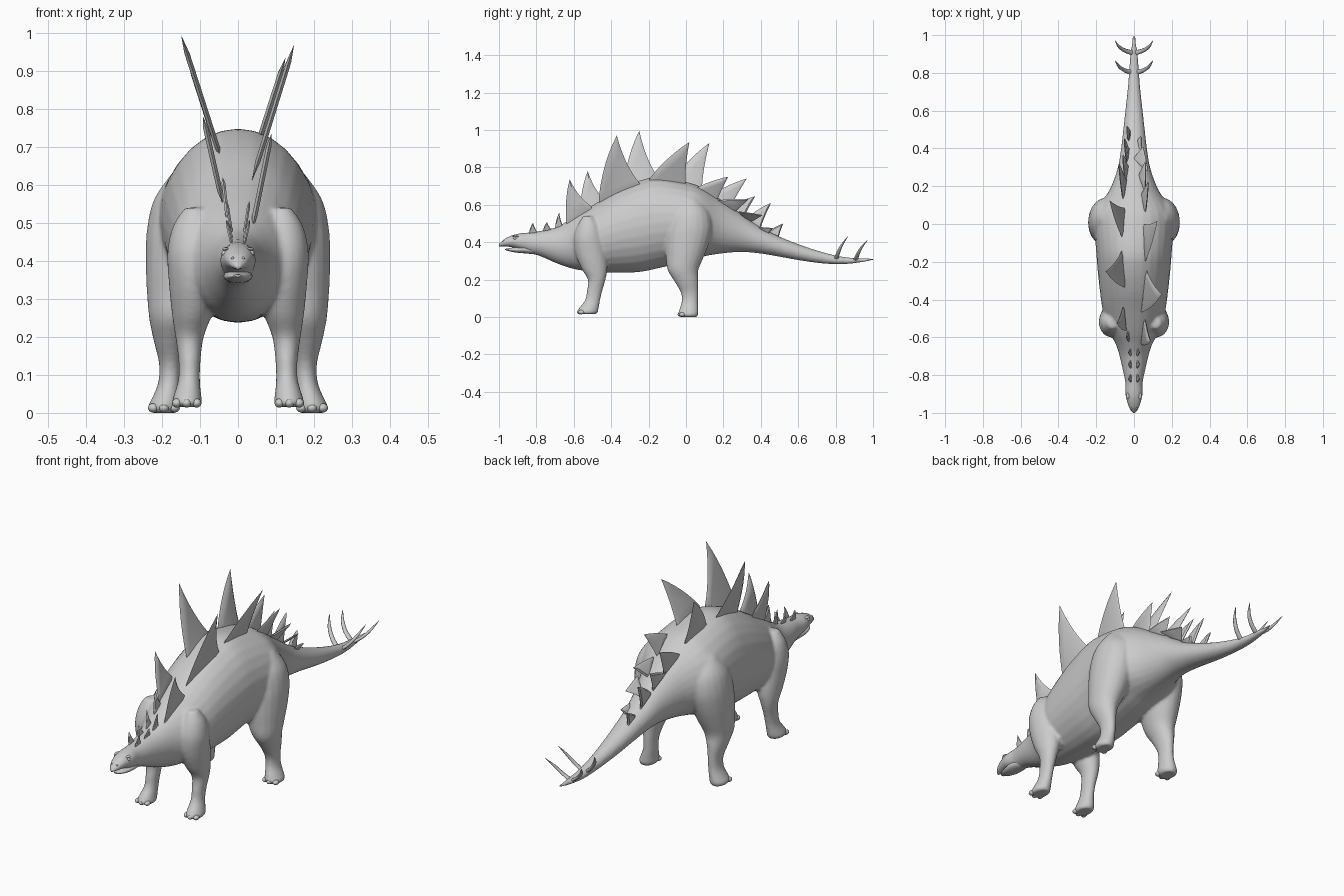
import bpy, bmesh, math
from mathutils import Vector

hide = bpy.data.materials.new("grey_hide")
hide.diffuse_color = (0.6, 0.6, 0.6, 1)


def finish(name, bm, angle=60):
    bmesh.ops.recalc_face_normals(bm, faces=bm.faces)
    me = bpy.data.meshes.new(name)
    bm.to_mesh(me)
    bm.free()
    me.materials.append(hide)
    ob = bpy.data.objects.new(name, me)
    bpy.context.collection.objects.link(ob)
    bpy.ops.object.select_all(action='DESELECT')
    ob.select_set(True)
    bpy.context.view_layer.objects.active = ob
    bpy.ops.object.shade_smooth_by_angle(angle=math.radians(angle))
    return ob


def spline(rows, steps):
    # smooth rows of numbers with a Catmull-Rom curve
    out = []
    for i in range(len(rows) - 1):
        p = [rows[max(0, min(len(rows) - 1, i + k))] for k in (-1, 0, 1, 2)]
        for s in range(steps):
            t = s / steps
            out.append([0.5 * (2 * b + (c - a) * t + (2 * a - 5 * b + 4 * c - d) * t * t
                               + (3 * b - a - 3 * c + d) * t ** 3) for a, b, c, d in zip(*p)])
    return out + [list(rows[-1])]


def loft(bm, rings):
    loops = [[bm.verts.new(p) for p in r] for r in rings]
    n = len(loops[0])
    for a, b in zip(loops, loops[1:]):
        for i in range(n):
            bm.faces.new((a[i], a[(i + 1) % n], b[(i + 1) % n], b[i]))
    bm.faces.new(loops[0])
    bm.faces.new(loops[-1])


def trunk(bm, rows, n=28, steps=4):
    # rows: y, half width, bottom z, top z
    rings = []
    for y, w, lo, hi in spline(rows, steps):
        rings.append([(w * math.cos(a), y, (lo + hi) / 2 + (hi - lo) / 2 * math.sin(a))
                      for a in (math.tau * i / n for i in range(n))])
    loft(bm, rings)


def limb(bm, rows, side, n=20, steps=4):
    # rows: z, inner x, outer x, front y, back y
    rings = []
    for z, x0, x1, y0, y1 in spline(rows, steps):
        rings.append([(side * ((x0 + x1) / 2 + (x1 - x0) / 2 * math.cos(a)),
                       (y0 + y1) / 2 + (y1 - y0) / 2 * math.sin(a), z)
                      for a in (math.tau * i / n for i in range(n))])
    loft(bm, rings)


# body: head, neck, trunk and tail in one run, fused with the legs
TRUNK = [(-1.0, .012, .375, .392), (-.97, .028, .377, .418), (-.93, .04, .372, .437),
         (-.89, .047, .358, .447), (-.84, .046, .342, .452), (-.78, .058, .325, .46),
         (-.70, .076, .29, .478), (-.64, .095, .268, .51), (-.57, .13, .25, .555),
         (-.46, .165, .24, .62), (-.36, .18, .237, .68), (-.25, .192, .24, .728),
         (-.15, .2, .26, .748), (0, .21, .295, .722), (.08, .195, .32, .695),
         (.18, .13, .338, .632), (.29, .088, .347, .555), (.39, .07, .34, .485),
         (.5, .057, .322, .43), (.61, .045, .302, .386), (.72, .033, .287, .35),
         (.82, .026, .281, .325), (.91, .019, .288, .315), (1.0, .006, .302, .312)]
HIND = [(0, .16, .23, -.03, .06), (.015, .152, .238, -.042, .066), (.04, .152, .226, -.036, .066),
        (.08, .15, .21, -.024, .065), (.13, .148, .208, -.028, .066), (.19, .135, .222, -.062, .066),
        (.25, .11, .234, -.098, .066), (.32, .08, .24, -.108, .095), (.4, .06, .243, -.112, .125),
        (.48, .05, .24, -.105, .14), (.56, .05, .222, -.08, .125), (.63, .08, .175, -.02, .07)]
FORE = [(.015, .1, .165, -.565, -.48), (.025, .094, .175, -.583, -.472), (.05, .097, .168, -.57, -.466),
        (.09, .1, .157, -.54, -.459), (.14, .098, .157, -.53, -.447), (.2, .09, .165, -.525, -.43),
        (.26, .068, .174, -.56, -.42), (.34, .05, .182, -.592, -.425), (.42, .05, .186, -.6, -.44),
        (.49, .06, .172, -.58, -.46), (.54, .09, .14, -.55, -.5)]
bm = bmesh.new()
trunk(bm, TRUNK)
for s in (-1, 1):
    limb(bm, HIND, s)
    limb(bm, FORE, s)
body = finish("body_and_legs", bm, 180)
rm = body.modifiers.new("fuse", 'REMESH')
rm.mode = 'VOXEL'
rm.voxel_size = 0.008
rm.use_smooth_shade = True
sm = body.modifiers.new("soften", 'SMOOTH')
sm.factor = 0.5
sm.iterations = 5

# lower jaw, parted from the beak
bm = bmesh.new()
trunk(bm, [(-.967, .01, .358, .364), (-.94, .026, .35, .369), (-.9, .036, .343, .375),
           (-.86, .038, .34, .38), (-.81, .03, .335, .38)], 16, 3)
finish("lower_jaw", bm)

# eyes with brows, nostrils, toes
def ball(name, loc, size):
    bm = bmesh.new()
    bmesh.ops.create_uvsphere(bm, u_segments=12, v_segments=8, radius=1)
    for v in bm.verts:
        v.co = Vector(loc) + Vector(v.co[i] * size[i] for i in range(3))
    finish(name, bm)


for s in (-1, 1):
    ball("eye", (s * .036, -.915, .42), (.007, .009, .008))
    ball("brow", (s * .032, -.91, .431), (.009, .017, .005))
    ball("nostril", (s * .014, -.975, .407), (.005, .007, .004))
    for k in (-1, 0, 1):
        ball("front_toe", (s * (.135 + k * .026), -.567 + abs(k) * .008, .026), (.013, .017, .012))
        ball("hind_toe", (s * (.195 + k * .028), -.028 + abs(k) * .008, .013), (.014, .017, .012))


# back plates: thin leaf shapes, bevelled towards the rim
def bez(a, c, b, n=6):
    return [a * (1 - t) ** 2 + c * 2 * t * (1 - t) + b * t * t for t in (i / n for i in range(n))]


def plate(name, side, front, tip, back, xb, xt, thick=.007):
    f, t, b = (Vector(p) for p in (front, tip, back))
    h = t.y - min(f.y, b.y)
    sink = Vector((0, -.12 * h))
    cf = (f + t) / 2 + Vector((-.08 * h, .07 * h))
    cb = (t + b) / 2 + Vector((-.07 * h, -.08 * h))
    pts = bez(f, cf, t) + bez(t, cb, b) + [b, b + sink, f + sink]
    base = (f.y + b.y) / 2
    mid = sum(pts, Vector((0, 0))) / len(pts)

    def place(p, off):
        return (side * (xb + (xt - xb) * (p.y - base) / (t.y - base) + off), p.x, p.y)

    bm = bmesh.new()
    rim = [bm.verts.new(place(p, 0)) for p in pts]
    n = len(rim)
    for o in (-thick, thick):
        inner = [bm.verts.new(place(mid + (p - mid) * .72, o)) for p in pts]
        for i in range(n):
            j = (i + 1) % n
            bm.faces.new((rim[i], rim[j], inner[j], inner[i]))
        bm.faces.new(inner)
    finish(name, bm, 40)


RIGHT = [((-.64, .505), (-.622, .735), (-.505, .59), .05, .088),
         ((-.465, .65), (-.37, .97), (-.245, .71), .058, .148),
         ((-.195, .74), (.018, .935), (-.002, .70), .056, .125),
         ((.055, .69), (.225, .75), (.165, .62), .05, .075),
         ((.175, .625), (.335, .63), (.26, .56), .042, .06),
         ((.28, .565), (.41, .545), (.345, .505), .035, .048),
         ((.39, .48), (.465, .475), (.44, .44), .028, .036)]
LEFT = [((-.565, .575), (-.525, .78), (-.44, .63), .052, .092),
        ((-.335, .69), (-.25, .995), (-.14, .73), .058, .15),
        ((-.07, .725), (.125, .93), (.085, .675), .056, .13),
        ((.13, .65), (.325, .74), (.235, .585), .05, .08),
        ((.23, .59), (.37, .645), (.31, .535), .04, .058),
        ((.33, .53), (.455, .61), (.40, .48), .034, .05),
        ((.44, .455), (.52, .5), (.495, .425), .026, .036)]
for p in RIGHT:
    plate("right_back_plate", 1, *p)
for p in LEFT:
    plate("left_back_plate", -1, *p)
# small neck plates
for s in (-1, 1):
    for y, z, h in ((-.82, .45, .055), (-.745, .463, .045), (-.68, .478, .08)):
        plate("neck_plate", s, (y - .02, z), (y + .002, z + h), (y + .025, z + .004), .018, .03, .004)
plate("neck_plate", -1, (-.625, .515), (-.595, .62), (-.565, .55), .03, .04, .005)

# tail spikes
for s in (-1, 1):
    for y, z, h in ((.8, .3, .13), (.905, .3, .11)):
        bm = bmesh.new()
        rows = [(z, .0, y, .014), (z + .3 * h, .045, y + .012, .011),
                (z + .65 * h, .078, y + .033, .008), (z + h, .1, y + .065, .001)]
        limb(bm, [(a, x - r, x + r, c - r, c + r) for a, x, c, r in rows], s, 10, 3)
        finish("tail_spike", bm)
